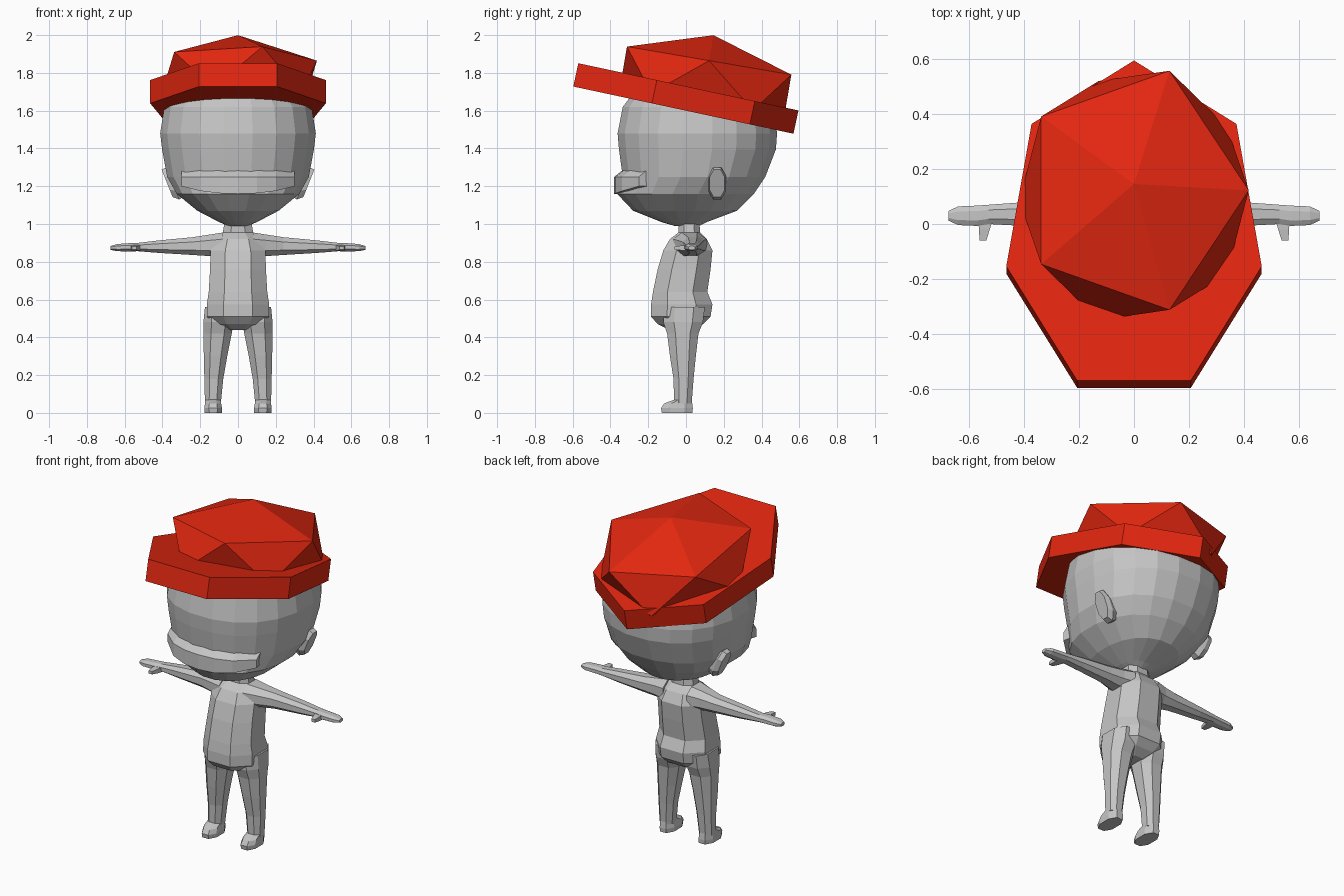
import bpy, bmesh, math
from mathutils import Matrix, Vector

if "Cube" in bpy.data.objects:
    bpy.data.objects.remove(bpy.data.objects["Cube"])


def material(name, rgb):
    m = bpy.data.materials.new(name)
    m.diffuse_color = (*rgb, 1)
    m.use_nodes = True
    m.node_tree.nodes["Principled BSDF"].inputs["Base Color"].default_value = m.diffuse_color
    return m


RED = material("hat_red", (0.76, 0.02, 0.005))
GREY = material("body_grey", (0.56, 0.56, 0.56))


def finish(name, bm, mat, mirror=False):
    bmesh.ops.recalc_face_normals(bm, faces=bm.faces)
    me = bpy.data.meshes.new(name)
    bm.to_mesh(me)
    bm.free()
    me.materials.append(mat)
    ob = bpy.data.objects.new(name, me)
    bpy.context.collection.objects.link(ob)
    if mirror:
        ob.modifiers.new("mirror", "MIRROR").use_mirror_merge = False
    return ob


def ring(c, a, b, axis="z", n=8, e=2.3):
    """Superellipse ring with flat sides; a, b are half extents across the axis."""
    pts = []
    k = math.cos(math.pi / n) ** (2 / e)
    for i in range(n):
        t = 2 * math.pi * (i + 0.5) / n
        u, v = [math.copysign(abs(w) ** (2 / e), w) / k for w in (math.cos(t), math.sin(t))]
        d = Vector((a * u, b * v, 0)) if axis == "z" else Vector((0, a * u, b * v))
        pts.append(Vector(c) + d)
    return pts


def skin(name, rings, mat, mirror=False):
    bm = bmesh.new()
    loops = [[bm.verts.new(p) for p in r] for r in rings]
    n = len(loops[0])
    for r, s in zip(loops, loops[1:]):
        for i in range(n):
            bm.faces.new((r[i], r[(i + 1) % n], s[(i + 1) % n], s[i]))
    bm.faces.new(loops[0])
    bm.faces.new(loops[-1])
    return finish(name, bm, mat, mirror)


def column(name, rows, mat, n=8, e=2.3, mirror=False):
    """Rows of z, centre x, half width, front y, back y."""
    return skin(name, [ring((x, (f + b) / 2, z), w, (b - f) / 2, "z", n, e)
                       for z, x, w, f, b in rows], mat, mirror)


# head
column("head", [
    (0.99, 0, 0.05, -0.06, 0.07), (1.01, 0, 0.10, -0.13, 0.11),
    (1.07, 0, 0.215, -0.28, 0.27), (1.16, 0, 0.325, -0.365, 0.36),
    (1.25, 0, 0.375, -0.335, 0.42), (1.395, 0, 0.402, -0.355, 0.476),
    (1.48, 0, 0.412, -0.362, 0.482), (1.62, 0, 0.39, -0.335, 0.465),
    (1.73, 0, 0.30, -0.25, 0.37), (1.79, 0, 0.16, -0.12, 0.22)], GREY, n=20, e=2.2)

# raised band across the lower face
band = []
for x, y, z in [(0, -0.38, 1.16), (0.1, -0.372, 1.163), (0.2, -0.338, 1.175), (0.3, -0.25, 1.2)]:
    section = lambda s: [(s * x, y, z), (s * x, y, 1.25), (s * x, y + 0.05, 1.29),
                         (s * x * 0.9, y + 0.12, 1.29), (s * x * 0.9, y + 0.12, z)]
    band.append(section(1))
    if x:
        band.insert(0, section(-1))
skin("lower_face_band", band, GREY)

# ears, leaning out with the head
ear = [ring((x, 0.165, 1.215), r * 0.047, r * 0.085, "x")
       for x, r in ((0.31, 0.8), (0.345, 1), (0.375, 0.85))]
for r in ear:
    for p in r:
        p.x += (p.z - 1.215) * 0.4
skin("ear", ear, GREY, True)

# neck and torso
column("torso", [
    (0.44, 0, 0.06, -0.09, 0.04), (0.47, 0, 0.13, -0.15, 0.09),
    (0.51, 0, 0.165, -0.185, 0.13), (0.575, 0, 0.165, -0.185, 0.14),
    (0.64, 0, 0.155, -0.175, 0.113), (0.76, 0, 0.148, -0.15, 0.13),
    (0.86, 0, 0.145, -0.12, 0.14), (0.92, 0, 0.12, -0.085, 0.11),
    (0.955, 0, 0.08, -0.04, 0.075), (1.02, 0, 0.07, -0.04, 0.07)], GREY)

# arms with hands
skin("arm", [ring((x, y, z), a, b, "x") for x, y, z, a, b in [
    (0.08, 0.02, 0.89, 0.09, 0.065), (0.15, 0.025, 0.887, 0.07, 0.057),
    (0.24, 0.035, 0.883, 0.052, 0.047), (0.42, 0.036, 0.88, 0.042, 0.033),
    (0.53, 0.035, 0.878, 0.035, 0.022), (0.57, 0.03, 0.877, 0.037, 0.022),
    (0.64, 0.03, 0.875, 0.034, 0.019), (0.675, 0.03, 0.873, 0.018, 0.01)]], GREY, True)

# thumbs
skin("thumb", [[(x + dx, y, 0.873 + dz) for dx, dz in ((-w, -h), (w, -h), (w, h), (-w, h))]
               for x, y, w, h in ((0.54, 0.02, 0.026, 0.014), (0.545, -0.02, 0.02, 0.013),
                                  (0.55, -0.06, 0.012, 0.009))], GREY, True)

# legs
column("leg", [
    (0.56, 0.105, 0.07, -0.12, 0.10), (0.48, 0.103, 0.08, -0.12, 0.09),
    (0.42, 0.108, 0.075, -0.10, 0.066), (0.30, 0.119, 0.062, -0.085, 0.052),
    (0.18, 0.128, 0.05, -0.066, 0.04), (0.05, 0.133, 0.042, -0.063, 0.03)], GREY, mirror=True)

# feet
column("foot", [
    (0.0, 0.131, 0.045, -0.128, 0.034), (0.025, 0.131, 0.047, -0.132, 0.036),
    (0.05, 0.132, 0.043, -0.115, 0.033), (0.07, 0.133, 0.04, -0.063, 0.03)], GREY, mirror=True)


# hat brim: tilted seven-sided slab with a point at the back
bm = bmesh.new()
bmesh.ops.create_cone(
    bm, cap_ends=True, segments=7, radius1=1, radius2=1, depth=0.126)
back = max(bm.verts, key=lambda v: v.co.y).co
bm.transform(Matrix.Translation((0, -0.031, 1.671))
             @ Matrix.Rotation(math.radians(-12.1), 4, "X")
             @ Matrix.Diagonal((0.477, 0.627, 1, 1))
             @ Matrix.Rotation(math.pi / 2 - math.atan2(back.y, back.x), 4, "Z"))
finish("hat_brim", bm, RED)

# hat crown: squashed twenty-sided ball
bm = bmesh.new()
bmesh.ops.create_icosphere(bm, subdivisions=1, radius=1)
bm.transform(Matrix.Translation((0, 0.104, 1.756))
             @ Matrix.Rotation(math.radians(-9.7), 4, "X")
             @ Matrix.Diagonal((0.467, 0.519, 0.247, 1)))
finish("hat_crown", bm, RED)
